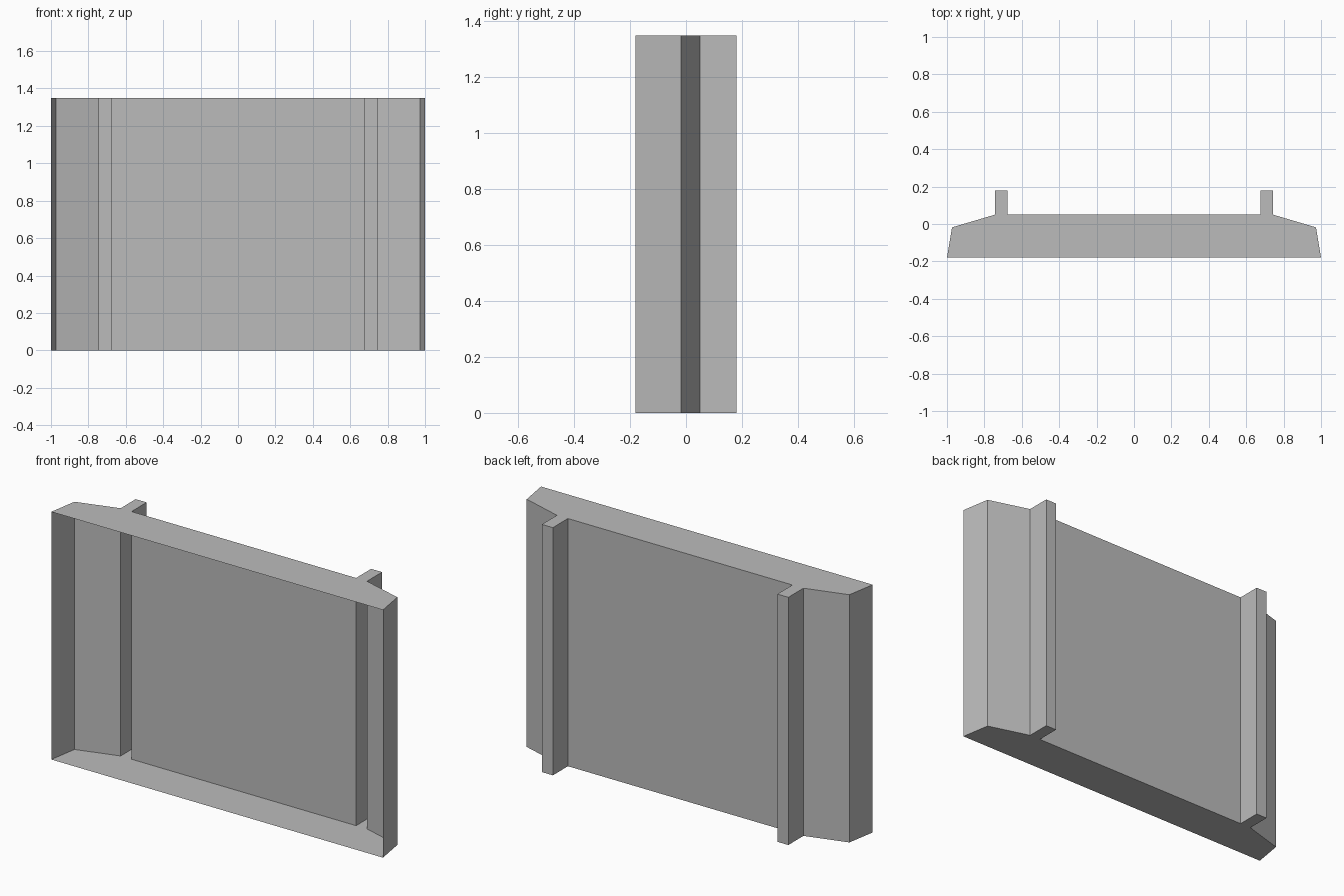
import bpy
import bmesh

cube = bpy.data.objects.get("Cube")
if cube:
    bpy.data.objects.remove(cube, do_unlink=True)

HEIGHT = 1.35

grey = bpy.data.materials.new("plain grey")
grey.use_nodes = True
colour = (0.5, 0.5, 0.5, 1)
grey.diffuse_color = colour
grey.node_tree.nodes["Principled BSDF"].inputs["Base Color"].default_value = colour

# Half of the panel's plan, from the front edge round to the back rib
half = [(1, -0.18), (0.973, -0.018), (0.743, 0.05),
        (0.743, 0.18), (0.677, 0.18), (0.677, 0.05)]
profile = half + [(-x, y) for x, y in reversed(half)]

# Hollow shell, open at the front: base, walls and top
bm = bmesh.new()
base = bm.faces.new([bm.verts.new((x, y, 0)) for x, y in profile])
result = bmesh.ops.extrude_face_region(bm, geom=[base], use_keep_orig=True)
top_verts = [v for v in result["geom"] if isinstance(v, bmesh.types.BMVert)]
bmesh.ops.translate(bm, verts=top_verts, vec=(0, 0, HEIGHT))
bmesh.ops.recalc_face_normals(bm, faces=bm.faces)
bm.normal_update()
front = [f for f in bm.faces if f.normal.y < -0.99]
bmesh.ops.delete(bm, geom=front, context="FACES_ONLY")

mesh = bpy.data.meshes.new("ribbed_panel")
bm.to_mesh(mesh)
bm.free()
mesh.materials.append(grey)
panel = bpy.data.objects.new("ribbed_panel", mesh)
bpy.context.scene.collection.objects.link(panel)
